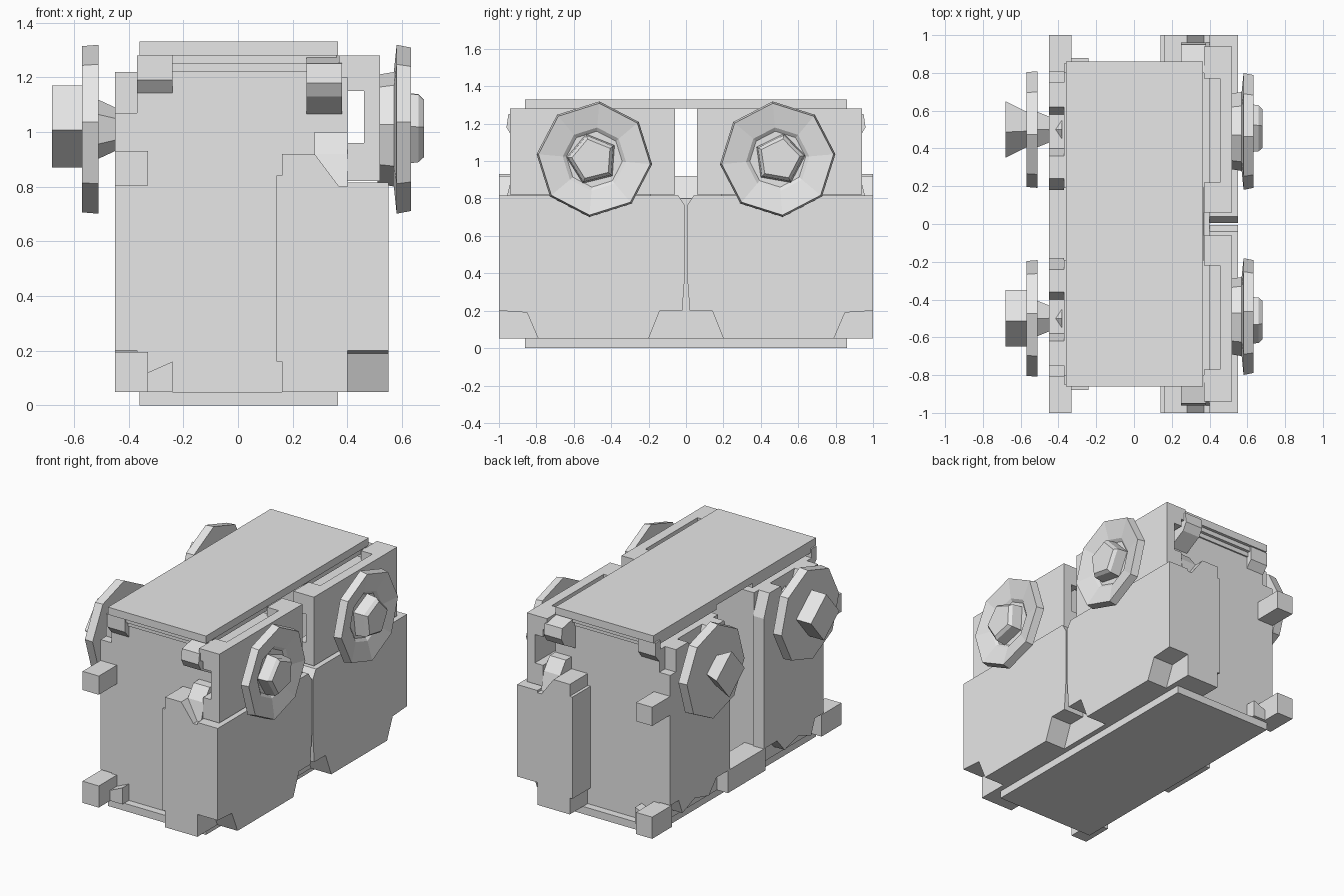
import bpy, bmesh, math
from mathutils import Vector

if "Cube" in bpy.data.objects:
    bpy.data.objects.remove(bpy.data.objects["Cube"], do_unlink=True)

GREY = (0.8, 0.8, 0.8, 1.0)
mat = bpy.data.materials.new("light_grey")
mat.use_nodes = True
mat.diffuse_color = GREY
mat.node_tree.nodes["Principled BSDF"].inputs["Base Color"].default_value = GREY


def finish(name, bm):
    bmesh.ops.recalc_face_normals(bm, faces=bm.faces)
    me = bpy.data.meshes.new(name)
    bm.to_mesh(me)
    bm.free()
    me.materials.append(mat)
    ob = bpy.data.objects.new(name, me)
    bpy.context.collection.objects.link(ob)
    return ob


def loft(name, rings):
    """Join equal rings of points into a closed solid."""
    bm = bmesh.new()
    rows = [[bm.verts.new(p) for p in ring] for ring in rings]
    n = len(rows[0])
    for a, b in zip(rows, rows[1:]):
        for i in range(n):
            j = (i + 1) % n
            bm.faces.new((a[i], a[j], b[j], b[i]))
    bm.faces.new(rows[0])
    bm.faces.new(rows[-1])
    return finish(name, bm)


def prism(name, axis, pts, lo, hi):
    """Extrude a profile along x (points are y, z) or y (points are x, z)."""
    def place(p, t):
        return (t, p[0], p[1]) if axis == "x" else (p[0], t, p[1])
    return loft(name, [[place(p, t) for p in pts] for t in (lo, hi)])


def box(name, x0, x1, y0, y1, z0, z1):
    return prism(name, "x", [(y0, z0), (y1, z0), (y1, z1), (y0, z1)], x0, x1)


def turned(name, y, z, sides, phase, profile):
    """Faceted turning about an x-axis line; profile is (x, radius)."""
    angles = [math.radians(phase) + math.tau * i / sides for i in range(sides)]
    return loft(name, [[(x, y + r * math.cos(a), z + r * math.sin(a))
                        for a in angles] for x, r in profile])


def flip(points, s):
    return [(s * a, b) for a, b in points]


# Top and bottom cover plates
box("top_plate", -0.36, 0.365, -0.86, 0.86, 1.28, 1.33)
box("bottom_plate", -0.36, 0.365, -0.86, 0.86, 0, 0.05)

# Inner side wall with stepped edges, running the full length
prism("inner_tank_wall", "y",
      [(0.16, 0.05), (0.16, 0.16), (0.14, 0.16), (0.14, 0.84), (0.16, 0.84),
       (0.16, 0.92), (0.28, 0.92), (0.37, 0.8), (0.4, 0.8), (0.4, 0.05)], -1, 1)

# Middle foot on the open side
box("middle_foot", -0.45, -0.3, -0.2, 0.2, 0.05, 0.2)

WHEEL_Z = 1.01
for s, end in ((-1, "front"), (1, "back")):
    def span(a, b):
        return sorted((s * a, s * b))

    # Core module with its cap, leaving a slot between the two halves
    box(end + "_core", -0.37, 0.4, *span(0.19, 0.81), 0.05, 1.22)
    box(end + "_core_cap", -0.24, 0.25, *span(0.19, 0.82), 1.22, 1.25)
    box(end + "_core_rim", -0.36, 0.36, *span(0.19, 0.84), 1.25, 1.28)

    # Outer skin on the open side with a notched lower edge and stepped top
    prism(end + "_side_skin", "x", flip(
        [(0.18, 0.2), (0.32, 0.2), (0.4, 0.11), (0.55, 0.15), (0.68, 0.1),
         (0.72, 0.2), (0.81, 0.2), (0.81, 1.07), (0.75, 1.07), (0.75, 1.22),
         (0.62, 1.22), (0.58, 1.12), (0.4, 1.12), (0.36, 1.22), (0.24, 1.22),
         (0.18, 1.07)], s), -0.45, -0.37)

    # Corner lugs
    for z0, z1, level in ((0.05, 0.195, "lower"), (0.805, 0.93, "upper")):
        box(f"{end}_{level}_lug", -0.45, -0.33, *span(0.79, 1), z0, z1)
    prism(end + "_corner_gusset", "y",
          [(-0.33, 0.05), (-0.24, 0.05), (-0.24, 0.16), (-0.33, 0.12)],
          *span(0.8, 0.88))

    # Brackets under the top plate
    prism(end + "_top_bracket", "x", flip(
        [(0.8, 1.13), (0.85, 1.19), (0.85, 1.28), (0.8, 1.28)], s), -0.37, -0.24)
    prism(end + "_upper_clamp", "x", flip(
        [(0.8, 1.06), (0.93, 1.13), (0.96, 1.18), (0.95, 1.25), (0.8, 1.28)], s),
        0.25, 0.38)
    prism(end + "_lower_clamp", "x", flip(
        [(0.8, 0.8), (0.96, 0.8), (0.93, 0.92), (0.87, 1.0), (0.8, 1.0)], s),
        0.28, 0.4)

    # Outer tank with cut-away lower corners and a thin centre seam
    prism(end + "_tank", "x", flip(
        [(0.005, 0.76), (0.005, 0.4), (0.02, 0.2), (0.14, 0.2), (0.2, 0.05),
         (0.79, 0.05), (0.85, 0.19), (1, 0.2), (1, 0.815), (0.04, 0.815)], s),
        0.4, 0.55)

    # Upper side panel: hollow channel with a shallow slot along its top
    prism(end + "_side_panel", "y",
          [(0.4, 0.82), (0.52, 0.82), (0.52, 1.28), (0.455, 1.28),
           (0.455, 1.23), (0.4, 1.23), (0.4, 1.15), (0.46, 1.15),
           (0.46, 0.96), (0.4, 0.96)], *span(0.06, 0.94))
    for a, b, part in ((0.06, 0.22, "inner"), (0.77, 0.94, "outer")):
        box(f"{end}_panel_{part}_ledge", 0.37, 0.455, *span(a, b), 1.2, 1.28)

    # Dished wheel and pentagonal hub on the tank side
    y = s * 0.49
    turned(end + "_tank_wheel", y, WHEEL_Z, 8, s * 5,
           [(0.51, 0.2), (0.57, 0.21), (0.58, 0.31), (0.632, 0.3),
            (0.605, 0.17), (0.59, 0.15)])
    turned(end + "_tank_wheel_hub", y + s * 0.01, WHEEL_Z, 5, 20 - s * 12,
           [(0.58, 0.14), (0.66, 0.13), (0.68, 0.11)])

    # Flat wheel, tapered stem and diamond hub on the open side
    y = s * 0.5
    turned(end + "_open_wheel_stem", y, WHEEL_Z, 6, 30,
           [(-0.38, 0.14), (-0.45, 0.08), (-0.515, 0.11)])
    turned(end + "_open_wheel", y, WHEEL_Z, 8, s * 5,
           [(-0.51, 0.31), (-0.57, 0.305)])
    hub_base = 0.15 if s < 0 else 0.09
    turned(end + "_open_wheel_hub", y, WHEEL_Z + 0.01, 4, 5,
           [(-0.56, hub_base), (-0.68, 0.15)])
